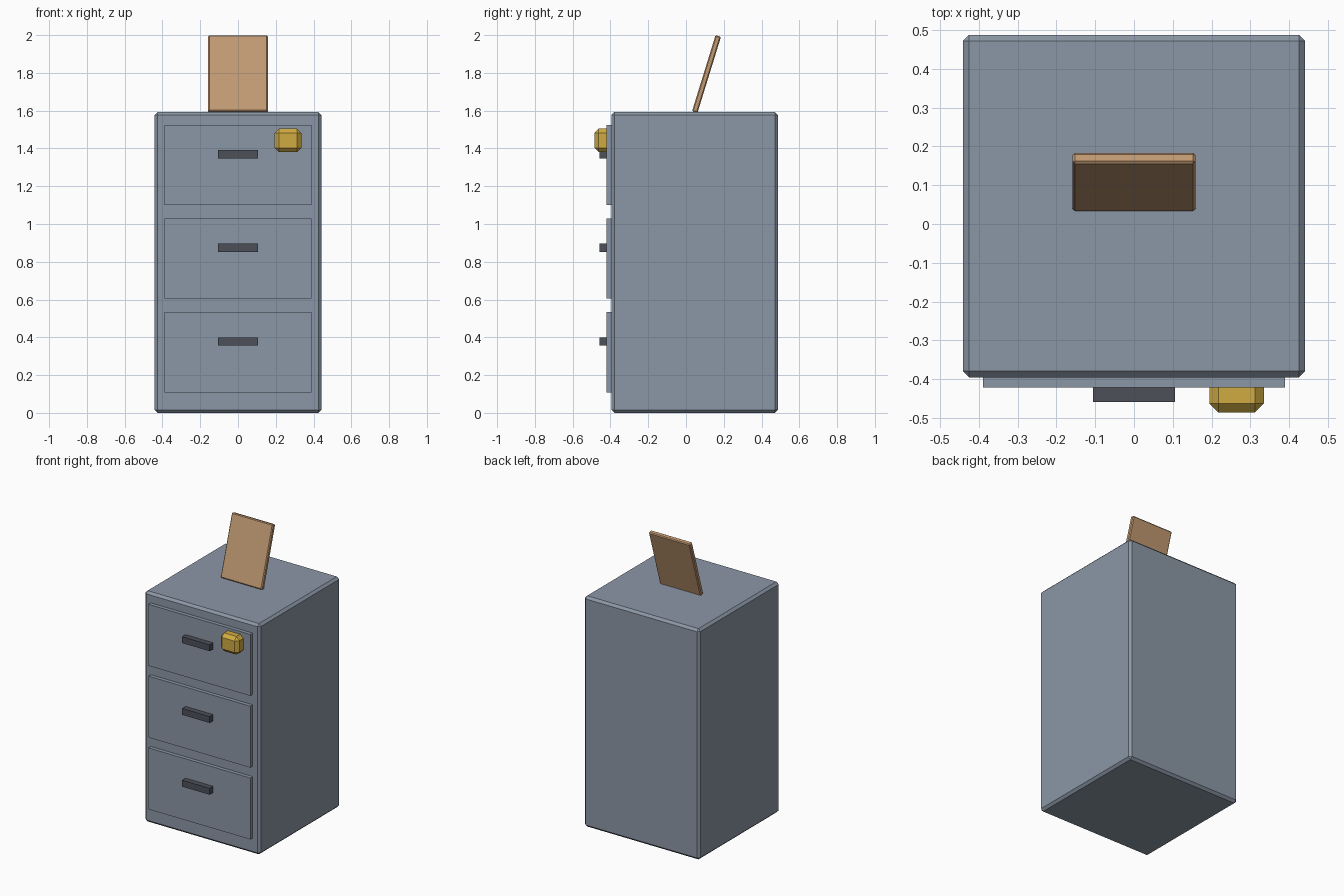
import bpy, bmesh
from mathutils import Matrix

if "Cube" in bpy.data.objects:
    bpy.data.objects.remove(bpy.data.objects["Cube"])


def material(name, r, g, b):
    m = bpy.data.materials.new(name)
    m.diffuse_color = (r, g, b, 1)
    m.use_nodes = True
    m.node_tree.nodes["Principled BSDF"].inputs["Base Color"].default_value = m.diffuse_color
    return m


steel = material("blue_grey_steel", 0.26, 0.31, 0.38)
dark = material("dark_grey_metal", 0.075, 0.08, 0.10)
brass = material("brass_yellow", 0.63, 0.41, 0.055)
tan = material("tan_card", 0.54, 0.325, 0.17)


def box(name, lo, hi, mat, bevel=0.0, tilt=0.0):
    """Flat-shaded box between two corners, chamfered, tilted about x."""
    size = [h - l for l, h in zip(lo, hi)]
    bm = bmesh.new()
    bmesh.ops.create_cube(bm, size=1, matrix=Matrix.Diagonal((*size, 1)))
    if bevel:
        bmesh.ops.bevel(bm, geom=bm.edges[:], offset=bevel, segments=1,
                        profile=0.5, affect='EDGES')
    mesh = bpy.data.meshes.new(name)
    bm.to_mesh(mesh)
    bm.free()
    mesh.materials.append(mat)
    ob = bpy.data.objects.new(name, mesh)
    ob.location = [(l + h) / 2 for l, h in zip(lo, hi)]
    ob.rotation_euler.x = tilt
    bpy.context.collection.objects.link(ob)
    return ob


# Cabinet body
box("cabinet_body", (-0.441, -0.395, 0), (0.441, 0.487, 1.593), steel, 0.016)

# Three drawer fronts, each with a handle
for i in range(3):
    z = 0.321 + i * 0.4955
    box(f"drawer_front_{i + 1}", (-0.389, -0.421, z - 0.212),
        (0.389, -0.385, z + 0.212), steel)
    box(f"drawer_handle_{i + 1}", (-0.105, -0.459, z + 0.035),
        (0.105, -0.415, z + 0.079), dark)

# Brass lock block on the top drawer
box("lock_block", (0.194, -0.485, 1.380), (0.335, -0.397, 1.505), brass, 0.023)

# Card leaning back on top of the cabinet
box("leaning_card", (-0.158, 0.0935, 1.583), (0.158, 0.1235, 2.005), tan,
    0.006, tilt=-0.3)
